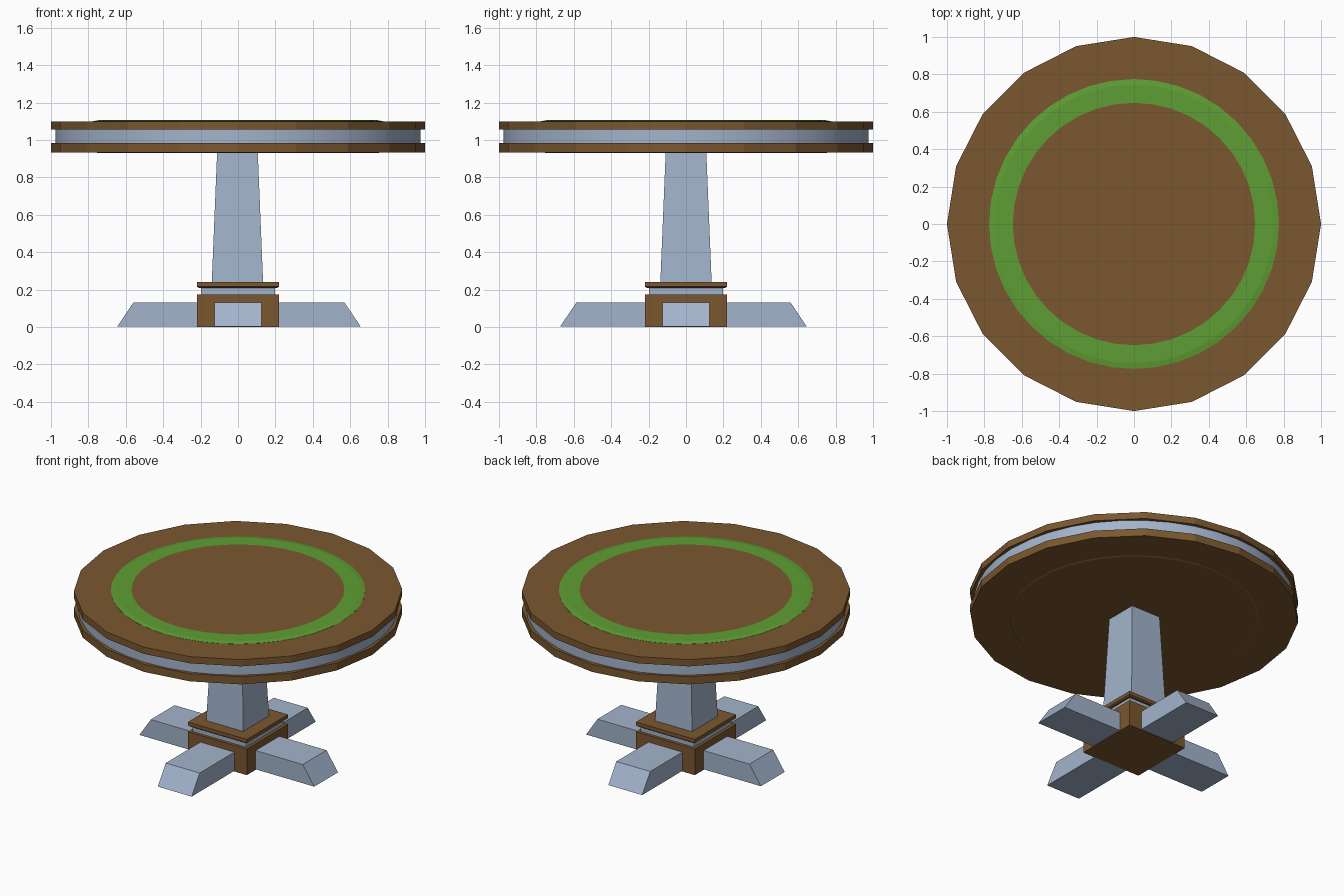
import bpy, bmesh, math

if "Cube" in bpy.data.objects:
    bpy.data.objects.remove(bpy.data.objects["Cube"])


def material(name, rgb):
    m = bpy.data.materials.new(name)
    lin = [((c / 255 + 0.055) / 1.055) ** 2.4 for c in rgb]
    m.diffuse_color = (*lin, 1)
    m.use_nodes = True
    m.node_tree.nodes["Principled BSDF"].inputs["Base Color"].default_value = m.diffuse_color
    return m


BROWN = material("brown wood", (122, 87, 47))
STEEL = material("blue grey metal", (163, 180, 204))
GREEN = material("green ring", (95, 158, 52))


def finish(name, bm, mat, smooth=False):
    bmesh.ops.recalc_face_normals(bm, faces=bm.faces)
    me = bpy.data.meshes.new(name)
    bm.to_mesh(me)
    bm.free()
    me.materials.append(mat)
    ob = bpy.data.objects.new(name, me)
    bpy.context.collection.objects.link(ob)
    if smooth:
        bpy.context.view_layer.objects.active = ob
        ob.select_set(True)
        bpy.ops.object.shade_smooth_by_angle(angle=math.radians(30))
        ob.select_set(False)
    return ob


def stack(name, profile, sides, mat, turn=0.0, closed=False, smooth=False, centre=(0, 0)):
    """Sweep (radius, z) points around z; cap the ends, or close into a ring."""
    bm = bmesh.new()
    loops = []
    for r, z in profile:
        loops.append([bm.verts.new((centre[0] + r * math.cos(turn + math.tau * i / sides),
                                    centre[1] + r * math.sin(turn + math.tau * i / sides), z))
                      for i in range(sides)])
    pairs = list(zip(loops, loops[1:]))
    if closed:
        pairs.append((loops[-1], loops[0]))
    else:
        bm.faces.new(loops[0])
        bm.faces.new(loops[-1])
    for a, b in pairs:
        for i in range(sides):
            j = (i + 1) % sides
            bm.faces.new((a[i], a[j], b[j], b[i]))
    return finish(name, bm, mat, smooth)


def square(name, profile, mat, centre=(0, 0)):
    """Square stack: profile gives (half width, z)."""
    return stack(name, [(h * math.sqrt(2), z) for h, z in profile], 4, mat,
                 math.pi / 4, centre=centre)


def leg(name, angle, reach):
    """Foot with a sloped end, pointing along angle."""
    bm = bmesh.new()
    side = [(0.15, 0.004), (reach, 0.004), (reach - 0.085, 0.13), (0.15, 0.13)]
    c, s = math.cos(angle), math.sin(angle)
    a, b = [[bm.verts.new((x * c - y * s, x * s + y * c, z)) for x, z in side]
            for y in (-0.126, 0.126)]
    bm.faces.new(a)
    bm.faces.new(b)
    for i in range(4):
        j = (i + 1) % 4
        bm.faces.new((a[i], a[j], b[j], b[i]))
    finish(name, bm, STEEL)


# table top: two faceted slabs around a smooth band
stack("lower_slab", [(1, 0.934), (1, 0.985)], 20, BROWN)
stack("upper_slab", [(1, 1.055), (1, 1.1)], 20, BROWN)
stack("middle_band", [(0.975, 0.975), (0.975, 1.065)], 40, STEEL, smooth=True)

# inlay on the top and plain disc underneath
stack("green_ring", [(0.648, 1.09), (0.775, 1.09), (0.775, 1.101), (0.745, 1.106), (0.648, 1.106)],
      40, GREEN, closed=True)
stack("centre_disc", [(0.648, 1.09), (0.648, 1.106)], 40, BROWN)
stack("underside_disc", [(0.75, 0.93), (0.775, 0.94)], 40, BROWN)

# pedestal
square("column", [(0.138, 0.22), (0.108, 0.95)], STEEL, (-0.003, 0))
square("collar", [(0.21, 0.209), (0.219, 0.216), (0.219, 0.24)], BROWN)
square("neck", [(0.199, 0.165), (0.199, 0.212)], STEEL)
square("base_block", [(0.219, 0), (0.219, 0.175)], BROWN)

# four feet
for i, (side, reach) in enumerate([("right", 0.655), ("back", 0.645), ("left", 0.645), ("front", 0.672)]):
    leg(side + "_leg", i * math.pi / 2, reach)
